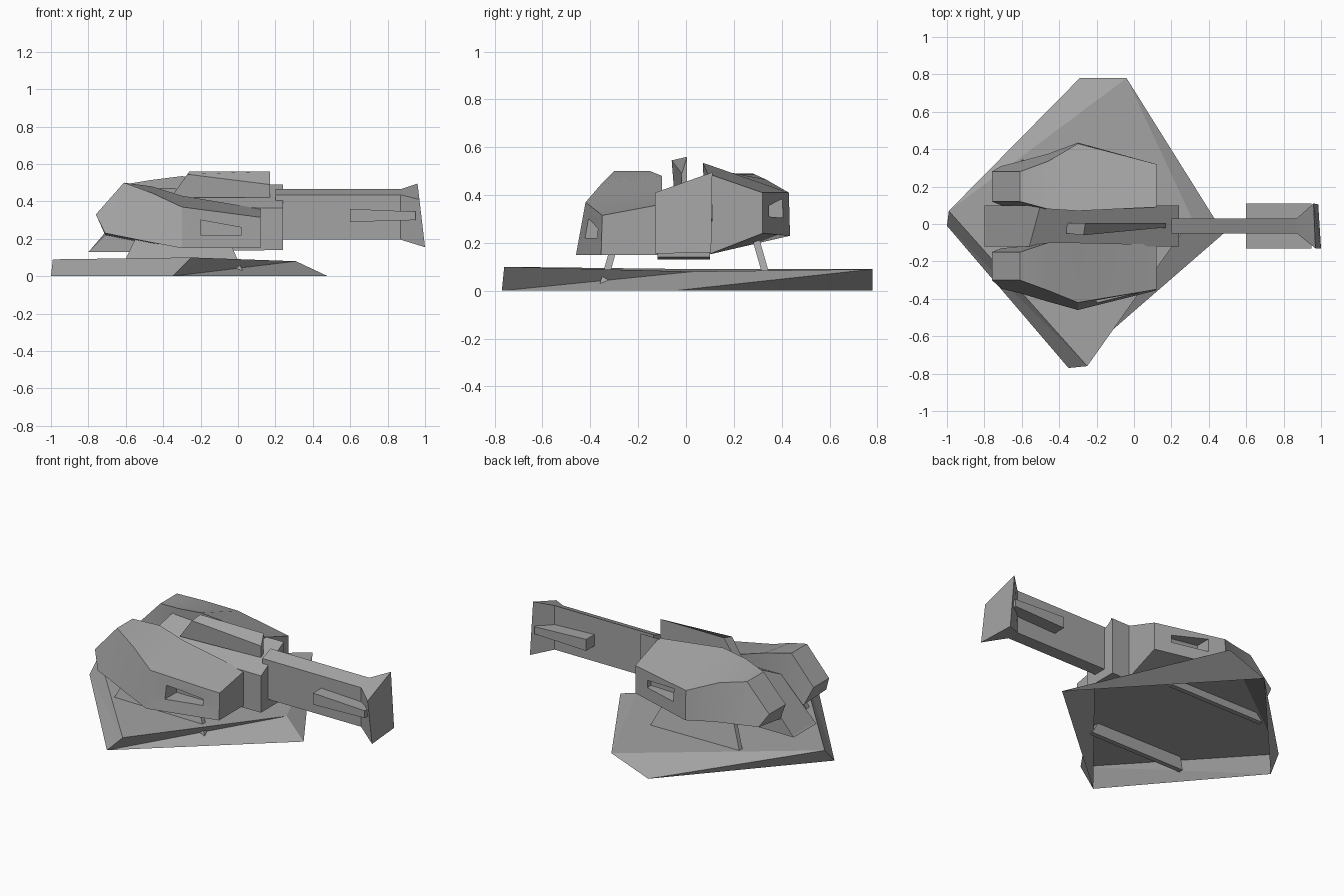
import bpy, bmesh

old = bpy.data.objects.get("Cube")
if old:
    bpy.data.objects.remove(old, do_unlink=True)

# Single grey finish
GREY = (0.37, 0.37, 0.37, 1)
grey = bpy.data.materials.new("plain grey")
grey.use_nodes = True
grey.diffuse_color = GREY
for node in grey.node_tree.nodes:
    if node.type == 'BSDF_PRINCIPLED':
        node.inputs["Base Color"].default_value = GREY
        node.inputs["Roughness"].default_value = 0.8


def loft(name, rings, caps=True, split=False):
    """Skin a list of equal-length point rings into a mesh object."""
    bm = bmesh.new()
    loops = [[bm.verts.new(p) for p in ring] for ring in rings]
    for a, b in zip(loops, loops[1:]):
        n = len(a)
        for i in range(n):
            j = (i + 1) % n
            if split:
                bm.faces.new((a[i], a[j], b[j]))
                bm.faces.new((a[i], b[j], b[i]))
            else:
                bm.faces.new((a[i], a[j], b[j], b[i]))
    if caps:
        bm.faces.new(loops[0][::-1])
    bm.faces.new(loops[-1])
    if caps:
        bmesh.ops.recalc_face_normals(bm, faces=bm.faces)
    mesh = bpy.data.meshes.new(name)
    bm.to_mesh(mesh)
    bm.free()
    mesh.materials.append(grey)
    ob = bpy.data.objects.new(name, mesh)
    bpy.context.collection.objects.link(ob)
    return ob


def activate(ob):
    bpy.ops.object.select_all(action='DESELECT')
    ob.select_set(True)
    bpy.context.view_layer.objects.active = ob


def box_ring(x, y0, y1, low, high0, high1):
    """Section across x whose top edge tilts from high0 to high1."""
    return [(x, y0, low), (x, y1, low), (x, y1, high1), (x, y0, high0)]


# Hollow skewed base, open underneath
loft("base_shell", [
    [(-1.0, -0.01, 0), (-0.35, -0.77, 0), (0.48, -0.05, 0), (-0.29, 0.78, 0)],
    [(-0.99, 0.07, 0.09), (-0.25, -0.76, 0.10), (0.31, 0.03, 0.08), (-0.04, 0.78, 0.09)],
], caps=False, split=True)

# Slanted support plates passing through the base
for side, label in ((-1, "right"), (1, "left")):
    def leg_ring(z, x0, x1, y):
        a, b = side * (y - 0.015), side * (y + 0.015)
        return [(x0, a, z), (x1, a, z), (x1, b, z), (x0, b, z)]
    loft(label + "_leg", [leg_ring(0.03, -0.63, 0.025, 0.345),
                          leg_ring(0.24, -0.53, -0.07, 0.285)])

# Central hull with sloping rear and tilted roof
loft("central_hull", [
    [(-0.80, -0.12, 0.13), (-0.80, 0.10, 0.13), (-0.79, 0.10, 0.14), (-0.79, -0.12, 0.14)],
    [(-0.50, -0.12, 0.13), (-0.50, 0.10, 0.13), (-0.50, 0.10, 0.48), (-0.56, -0.12, 0.37)],
    box_ring(0.24, -0.12, 0.10, 0.14, 0.365, 0.49),
])

# Roof fin
loft("roof_fin", [
    [(-0.36, -0.05, 0.42), (0.17, -0.02, 0.42), (0.17, 0.005, 0.42), (-0.36, 0.005, 0.42)],
    [(-0.27, -0.06, 0.545), (0.17, -0.018, 0.49), (0.17, 0.005, 0.56), (-0.26, 0.005, 0.56)],
])

# Barrel, flared muzzle and side blocks
loft("barrel", [box_ring(x, -0.05, 0.03, 0.195, 0.435, 0.465) for x in (0.2, 0.87)])
loft("muzzle", [
    box_ring(0.87, -0.05, 0.03, 0.195, 0.435, 0.465),
    [(1.0, -0.13, 0.155), (0.985, 0.105, 0.16), (0.96, 0.11, 0.495), (0.97, -0.13, 0.41)],
])
for y0, y1, label in ((-0.13, -0.045, "right"), (0.025, 0.11, "left")):
    loft(label + "_barrel_block", [box_ring(0.60, y0, y1, 0.29, 0.36, 0.36),
                                   box_ring(0.95, y0, y1, 0.30, 0.345, 0.345)])

# Cheek pods: sections run inner top, outer top, outer bottom, inner bottom
pods = {
    "right_pod": [
        [(-0.76, -0.15, 0.33), (-0.76, -0.30, 0.33), (-0.71, -0.345, 0.23), (-0.71, -0.13, 0.22)],
        [(-0.61, -0.15, 0.50), (-0.61, -0.30, 0.50), (-0.61, -0.37, 0.21), (-0.61, -0.12, 0.20)],
        [(-0.46, -0.10, 0.48), (-0.46, -0.355, 0.445), (-0.46, -0.415, 0.18), (-0.46, -0.11, 0.17)],
        [(-0.30, -0.10, 0.43), (-0.30, -0.42, 0.37), (-0.30, -0.46, 0.15), (-0.30, -0.11, 0.15)],
        [(0.12, -0.11, 0.36), (0.12, -0.35, 0.315), (0.12, -0.355, 0.15), (0.12, -0.11, 0.15)],
    ],
    "left_pod": [
        [(-0.76, 0.12, 0.33), (-0.76, 0.28, 0.33), (-0.71, 0.31, 0.25), (-0.71, 0.10, 0.22)],
        [(-0.61, 0.12, 0.49), (-0.61, 0.28, 0.49), (-0.61, 0.335, 0.245), (-0.61, 0.09, 0.20)],
        [(-0.46, 0.08, 0.515), (-0.46, 0.335, 0.465), (-0.46, 0.375, 0.24), (-0.46, 0.09, 0.17)],
        [(-0.30, 0.07, 0.535), (-0.30, 0.43, 0.41), (-0.30, 0.435, 0.23), (-0.30, 0.09, 0.15)],
        [(0.12, 0.09, 0.49), (0.12, 0.32, 0.41), (0.12, 0.32, 0.24), (0.12, 0.09, 0.15)],
    ],
}
# Window corners as (x, z), cut as a recess into each outer side
windows = {
    "right_pod": ((-0.20, 0.22), (0.02, 0.22), (0.02, 0.26), (-0.20, 0.30)),
    "left_pod": ((-0.20, 0.305), (0.02, 0.31), (0.02, 0.355), (-0.20, 0.385)),
}
for name, rings in pods.items():
    side = -1 if name.startswith("right") else 1
    pod = loft(name, rings)
    cutter = loft(name + "_window_cutter",
                  [[(x, side * y, z) for x, z in windows[name]] for y in (0.31, 0.6)])
    cutter.hide_render = True
    activate(pod)
    cut = pod.modifiers.new("window", 'BOOLEAN')
    cut.operation = 'DIFFERENCE'
    cut.solver = 'EXACT'
    cut.object = cutter
    bpy.ops.object.modifier_apply(modifier=cut.name)
    bpy.data.objects.remove(cutter, do_unlink=True)
    activate(pod)
    bpy.ops.object.shade_smooth_by_angle(angle=0.35)
